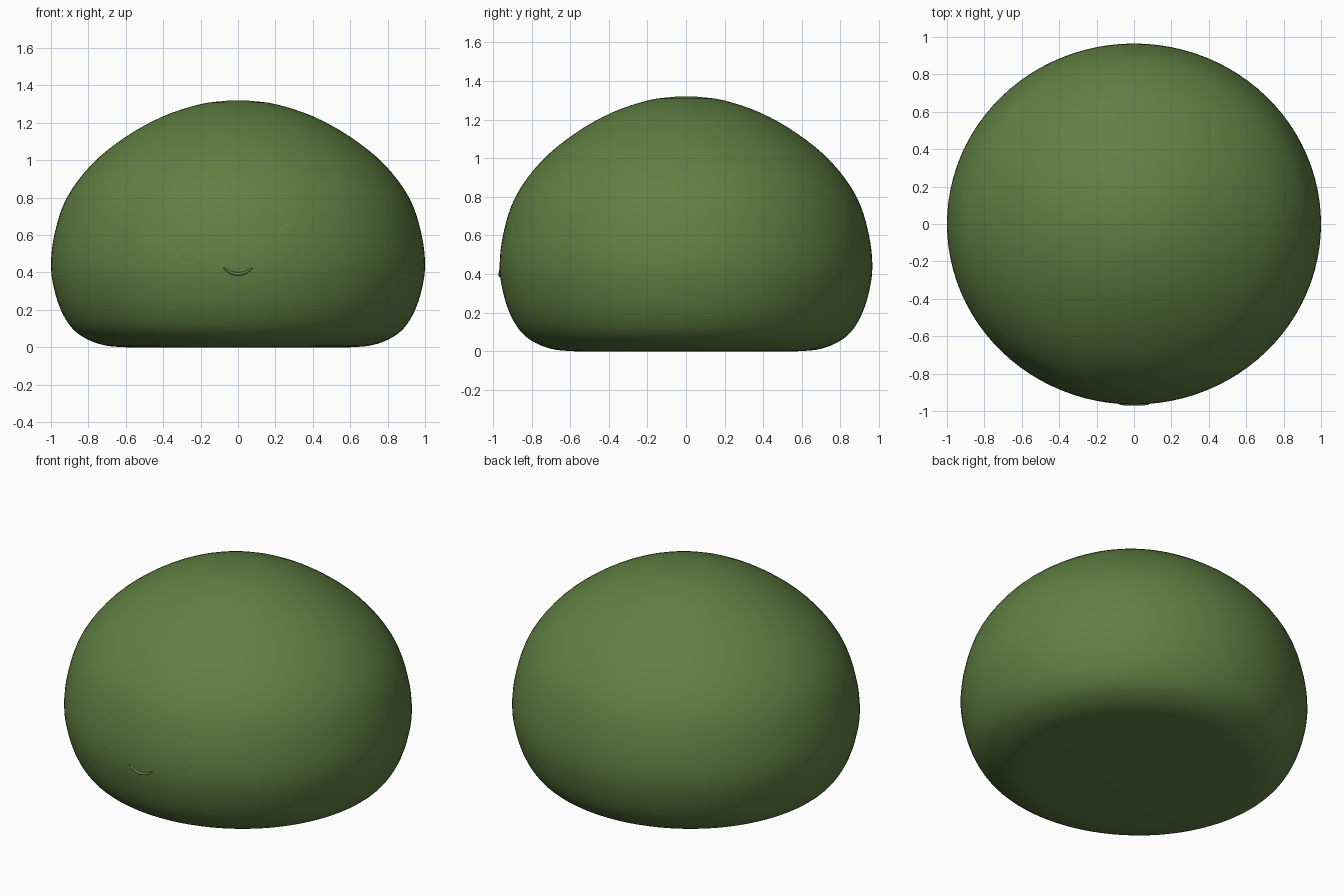
import bpy, bmesh
from math import sin, cos, pi, sqrt, radians
from mathutils import Vector

cube = bpy.data.objects.get("Cube")
if cube:
    bpy.data.objects.remove(cube, do_unlink=True)

DEPTH = 0.965      # front-to-back squash of the round body
SEGMENTS = 96

green = bpy.data.materials.new("moss green")
green.use_nodes = True
COLOUR = (0.115, 0.215, 0.055, 1)
green.diffuse_color = COLOUR
green.node_tree.nodes["Principled BSDF"].inputs["Base Color"].default_value = COLOUR


def smooth_path(points, steps):
    """Catmull-Rom curve through the points."""
    pts = [Vector(p) for p in points]
    pts = [pts[0] * 2 - pts[1]] + pts + [pts[-1] * 2 - pts[-2]]
    path = []
    for a, b, c, d in zip(pts, pts[1:], pts[2:], pts[3:]):
        for i in range(steps):
            t = i / steps
            path.append((b * 2 + (c - a) * t + (a * 2 - b * 5 + c * 4 - d) * t ** 2
                         + (b * 3 - a - c * 3 + d) * t ** 3) / 2)
    return path + [pts[-2]]


def finish(name, bm):
    bmesh.ops.recalc_face_normals(bm, faces=bm.faces)
    mesh = bpy.data.meshes.new(name)
    bm.to_mesh(mesh)
    bm.free()
    mesh.materials.append(green)
    obj = bpy.data.objects.new(name, mesh)
    bpy.context.collection.objects.link(obj)
    bpy.ops.object.select_all(action='DESELECT')
    obj.select_set(True)
    bpy.context.view_layer.objects.active = obj
    bpy.ops.object.shade_smooth_by_angle(angle=radians(40))
    return obj


# Body: squashed dome with a rounded foot, as (radius, height)
outline = smooth_path([
    (0.6, 0), (0.7, 0.008), (0.79, 0.035), (0.87, 0.085), (0.93, 0.165),
    (0.975, 0.28), (1, 0.43), (0.98, 0.61), (0.915, 0.8), (0.78, 0.98),
    (0.6, 1.125), (0.4, 1.235), (0.2, 1.3), (0.06, 1.318)], 4)

bm = bmesh.new()
rings = [[bm.verts.new((p.x * cos(2 * pi * i / SEGMENTS),
                        p.x * DEPTH * sin(2 * pi * i / SEGMENTS), p.y))
          for i in range(SEGMENTS)] for p in outline]
for low, high in zip(rings, rings[1:]):
    for i in range(SEGMENTS):
        j = (i + 1) % SEGMENTS
        bm.faces.new((low[i], low[j], high[j], high[i]))
bm.faces.new(rings[0])
top = bm.verts.new((0, 0, 1.32))
for i in range(SEGMENTS):
    bm.faces.new((rings[-1][i], rings[-1][(i + 1) % SEGMENTS], top))
finish("body", bm)


def front_y(x, z):
    """Depth of the front surface at the given position."""
    a, b = next((p, q) for p, q in zip(outline, outline[1:]) if p.y <= z <= q.y)
    radius = a.x + (b.x - a.x) * (z - a.y) / (b.y - a.y)
    return -DEPTH * sqrt(radius ** 2 - x ** 2)


# Eyes: upright oval patches that lie almost flush with the body
for side, name in ((1, "left_eye"), (-1, "right_eye")):
    bm = bmesh.new()
    bmesh.ops.create_uvsphere(bm, u_segments=32, v_segments=16, radius=1)
    for v in bm.verts:
        x, z = side * 0.27 + v.co.x * 0.06, 0.56 + v.co.z * 0.1
        v.co = (x, front_y(x, z) + v.co.y * 0.002, z)
    finish(name, bm)

# Mouth: a small smiling tube with tapered ends
bm = bmesh.new()
loops = []
for i in range(25):
    t = i / 12 - 1
    x, z = 0.08 * t, 0.392 + 0.033 * t * t
    r = 0.003 + 0.006 * sqrt(1 - t * t)
    loops.append([bm.verts.new((x, front_y(x, z) + r * cos(k * pi / 6),
                                z + r * sin(k * pi / 6))) for k in range(12)])
for a, b in zip(loops, loops[1:]):
    for k in range(12):
        bm.faces.new((a[k], a[k - 1], b[k - 1], b[k]))
bm.faces.new(loops[0])
bm.faces.new(loops[-1])
finish("mouth", bm)
